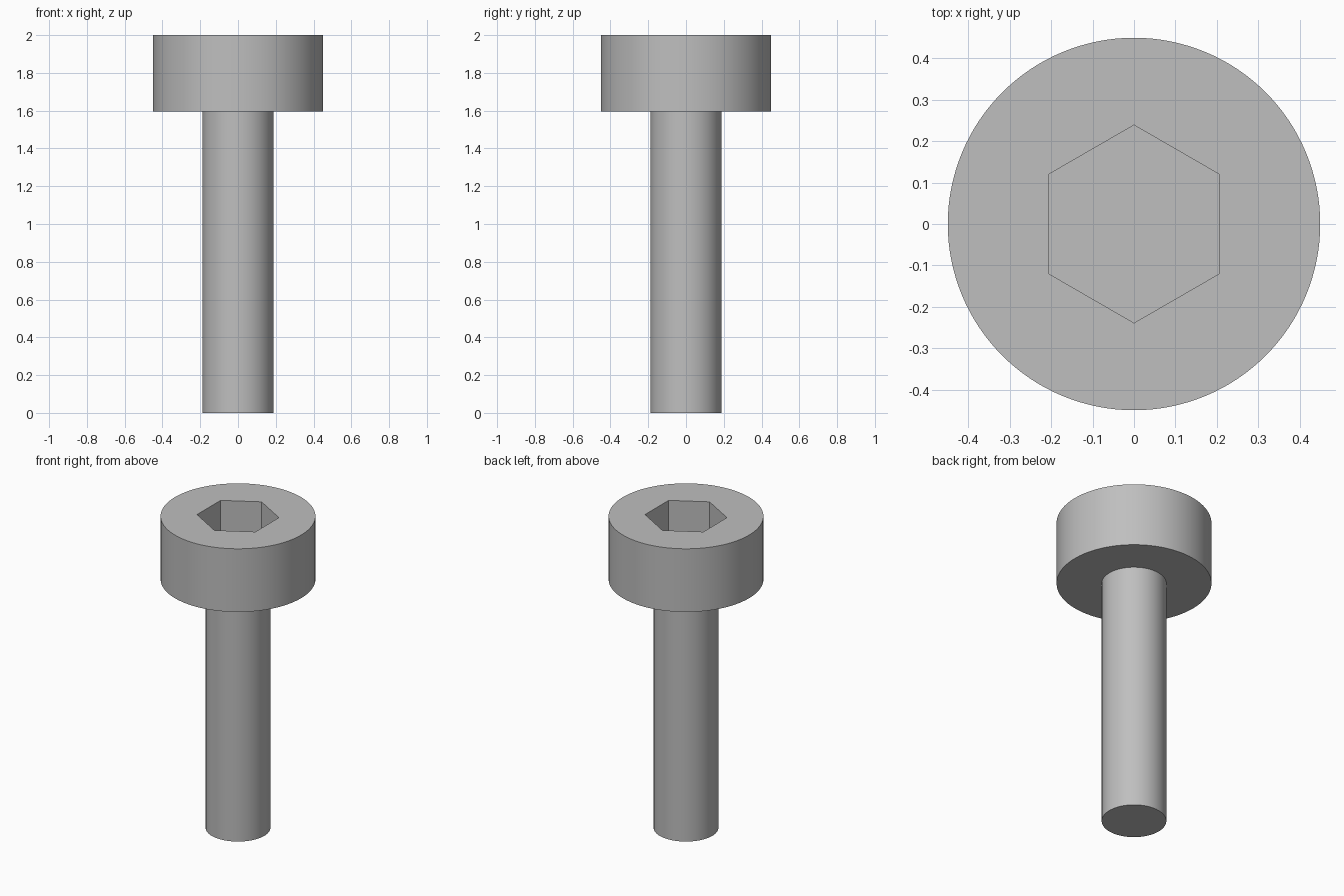
import bpy
import math

cube = bpy.data.objects.get("Cube")
if cube:
    bpy.data.objects.remove(cube, do_unlink=True)

HEAD_RADIUS = 0.45
HEAD_BOTTOM = 1.595
TOP = 2.0
SHANK_RADIUS = 0.188
SOCKET_RADIUS = 0.239
SOCKET_DEPTH = 0.245

steel = bpy.data.materials.new("grey steel")
steel.use_nodes = True
grey = (0.52, 0.52, 0.52, 1.0)
steel.diffuse_color = grey
steel.node_tree.nodes["Principled BSDF"].inputs["Base Color"].default_value = grey


def cylinder(name, radius, bottom, top, sides):
    """Upright prism between two heights."""
    bpy.ops.mesh.primitive_cylinder_add(
        vertices=sides, radius=radius, depth=top - bottom,
        location=(0, 0, (bottom + top) / 2))
    obj = bpy.context.object
    obj.name = name
    obj.data.materials.append(steel)
    return obj


def smooth(obj):
    bpy.ops.object.select_all(action='DESELECT')
    obj.select_set(True)
    bpy.context.view_layer.objects.active = obj
    bpy.ops.object.shade_smooth_by_angle(angle=math.radians(30))


# Plain shank, run a little way into the head
shank = cylinder("shank", SHANK_RADIUS, 0, HEAD_BOTTOM + 0.05, 96)
smooth(shank)

# Round head with a hexagonal socket, corners toward front and back
head = cylinder("head", HEAD_RADIUS, HEAD_BOTTOM, TOP, 128)
cutter = cylinder("socket_cutter", SOCKET_RADIUS, TOP - SOCKET_DEPTH, TOP + 0.1, 6)
cutter.hide_render = True

socket = head.modifiers.new("hex socket", 'BOOLEAN')
socket.operation = 'DIFFERENCE'
socket.solver = 'EXACT'
socket.object = cutter
bpy.ops.object.select_all(action='DESELECT')
head.select_set(True)
bpy.context.view_layer.objects.active = head
bpy.ops.object.modifier_apply(modifier=socket.name)
bpy.data.objects.remove(cutter, do_unlink=True)
smooth(head)
